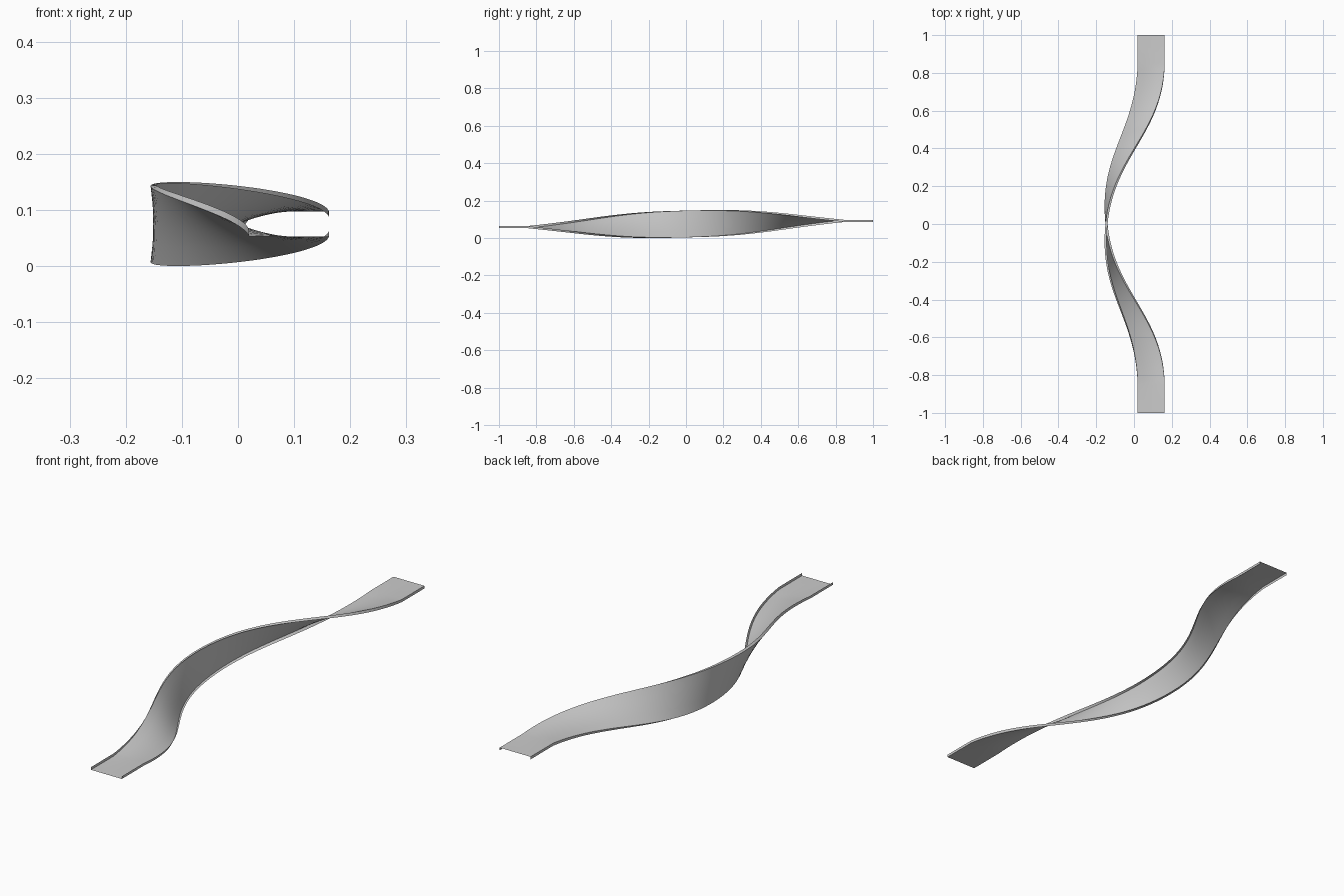
import bpy, bmesh, math

if "Cube" in bpy.data.objects:
    bpy.data.objects.remove(bpy.data.objects["Cube"])

# Path and cross-section of a thin channel that half-turns along its length
X_END, X_MID, Y_BEND = 0.091, -0.129, 0.85
HANDLE, STEPS = 0.37, 36
Z_AXIS = 0.075
PROFILE = [(-0.0715, -0.011), (-0.0715, -0.022), (-0.036, -0.022), (0, -0.022),
           (0.036, -0.022), (0.0715, -0.022), (0.0715, -0.011)]


def bezier(a, b, c, d, t):
    s = 1 - t
    return a*s**3 + 3*b*s*s*t + 3*c*s*t*t + d*t**3


# Stations: (x, y, twist angle); straight end, S-bend, then mirrored
half = [(X_END, -1.0, 0.0)]
for i in range(STEPS + 1):
    t = i / STEPS
    x = bezier(X_END, X_END, X_MID, X_MID, t)
    y = bezier(-Y_BEND, -Y_BEND + HANDLE, -HANDLE, 0, t)
    half.append((x, y, t * math.pi / 2))
stations = half + [(x, -y, math.pi - a) for x, y, a in reversed(half[:-1])]

# Sweep the channel section along the stations
bm = bmesh.new()
rings = []
for x, y, a in stations:
    c, s = math.cos(a), math.sin(a)
    rings.append([bm.verts.new((x + u*c + v*s, y, Z_AXIS - u*s + v*c))
                  for u, v in PROFILE])
for r0, r1 in zip(rings, rings[1:]):
    for k in range(len(PROFILE) - 1):
        bm.faces.new((r0[k], r0[k+1], r1[k+1], r1[k]))

mesh = bpy.data.meshes.new("twisted_channel")
bm.to_mesh(mesh)
bm.free()
channel = bpy.data.objects.new("twisted_channel", mesh)
bpy.context.collection.objects.link(channel)

# Smooth shading with crisp lips
bpy.context.view_layer.objects.active = channel
channel.select_set(True)
bpy.ops.object.shade_smooth_by_angle(angle=math.radians(30))
